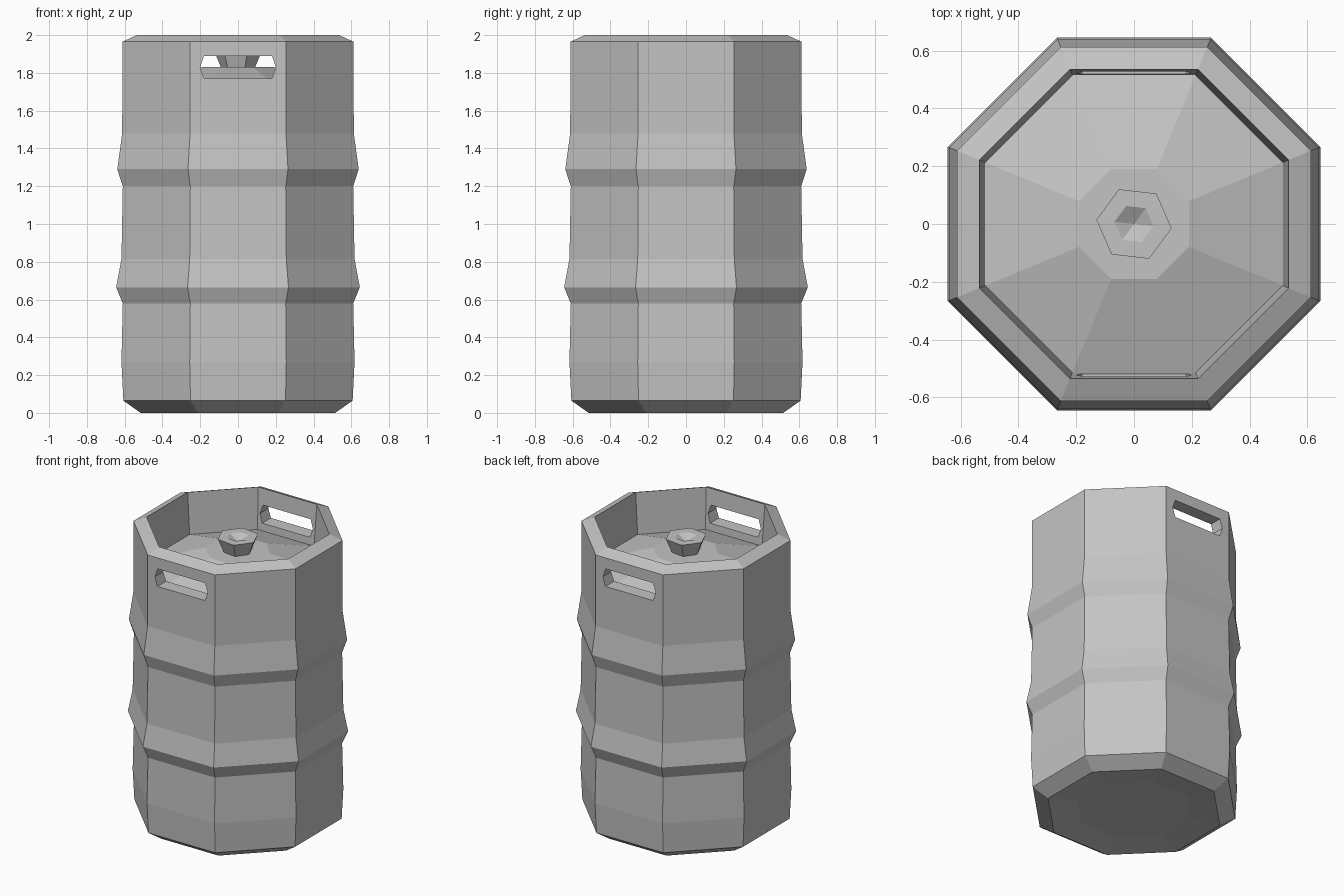
import bpy, bmesh, math

default = bpy.data.objects.get("Cube")
if default:
    bpy.data.objects.remove(default)

STEEL = (0.55, 0.55, 0.55, 1.0)
mat = bpy.data.materials.new("steel grey")
mat.use_nodes = True
mat.diffuse_color = STEEL
mat.node_tree.nodes["Principled BSDF"].inputs["Base Color"].default_value = STEEL


def finish(name, bm):
    """Turn a bmesh into a flat shaded object."""
    bmesh.ops.recalc_face_normals(bm, faces=bm.faces)
    mesh = bpy.data.meshes.new(name)
    bm.to_mesh(mesh)
    bm.free()
    mesh.materials.append(mat)
    obj = bpy.data.objects.new(name, mesh)
    bpy.context.collection.objects.link(obj)
    return obj


def revolve(name, profile, sides, turn):
    """Closed solid from (radius, z) rings; a zero radius is a single point."""
    bm = bmesh.new()
    rings = []
    for r, z in profile:
        angles = [turn + math.tau * i / sides for i in range(sides)]
        if r == 0:
            rings.append([bm.verts.new((0, 0, z))] * sides)
        else:
            rings.append([bm.verts.new((r * math.cos(a), r * math.sin(a), z)) for a in angles])
    for low, high in zip(rings, rings[1:]):
        for i in range(sides):
            j = (i + 1) % sides
            corners = dict.fromkeys((low[i], low[j], high[j], high[i]))
            bm.faces.new(list(corners))
    for ring in (rings[0], rings[-1]):
        if ring[0] is not ring[1]:
            bm.faces.new(ring)
    return finish(name, bm)


# Keg shell: recessed base, two rolling ribs, bevelled rim, inner wall, domed lid
flat_widths = [
    (0.34, 0.02), (0.515, 0), (0.607, 0.065), (0.617, 0.27), (0.61, 0.58),
    (0.645, 0.665), (0.617, 0.815), (0.61, 1.2), (0.639, 1.29), (0.613, 1.48),
    (0.612, 1.965), (0.535, 2.0), (0.515, 1.72), (0.19, 1.83),
]
to_corner = 1 / math.cos(math.pi / 8)
body = revolve("keg_body", [(r * to_corner, z) for r, z in flat_widths], 8, math.pi / 8)

# Hand holes through the front and back walls of the rim
for side, label in ((-1, "front"), (1, "back")):
    bm = bmesh.new()
    outline = [(-0.18, 1.77), (0.18, 1.77), (0.2, 1.83),
               (0.18, 1.89), (-0.18, 1.89), (-0.2, 1.83)]
    face = bm.faces.new([bm.verts.new((x, side * 0.46, z)) for x, z in outline])
    grown = bmesh.ops.extrude_face_region(bm, geom=[face])["geom"]
    moved = [v for v in grown if isinstance(v, bmesh.types.BMVert)]
    bmesh.ops.translate(bm, verts=moved, vec=(0, side * 0.3, 0))
    cutter = finish(label + "_handle_cutter", bm)
    cut = body.modifiers.new(label + "_handle_hole", 'BOOLEAN')
    cut.operation = 'DIFFERENCE'
    cut.solver = 'EXACT'
    cut.object = cutter
    cutter.hide_render = True
    cutter.hide_viewport = True

# Six sided valve with a pointed socket
revolve("valve", [(0.085, 1.815), (0.131, 1.925), (0.068, 1.925), (0, 1.89)],
        6, math.radians(-6.5))
